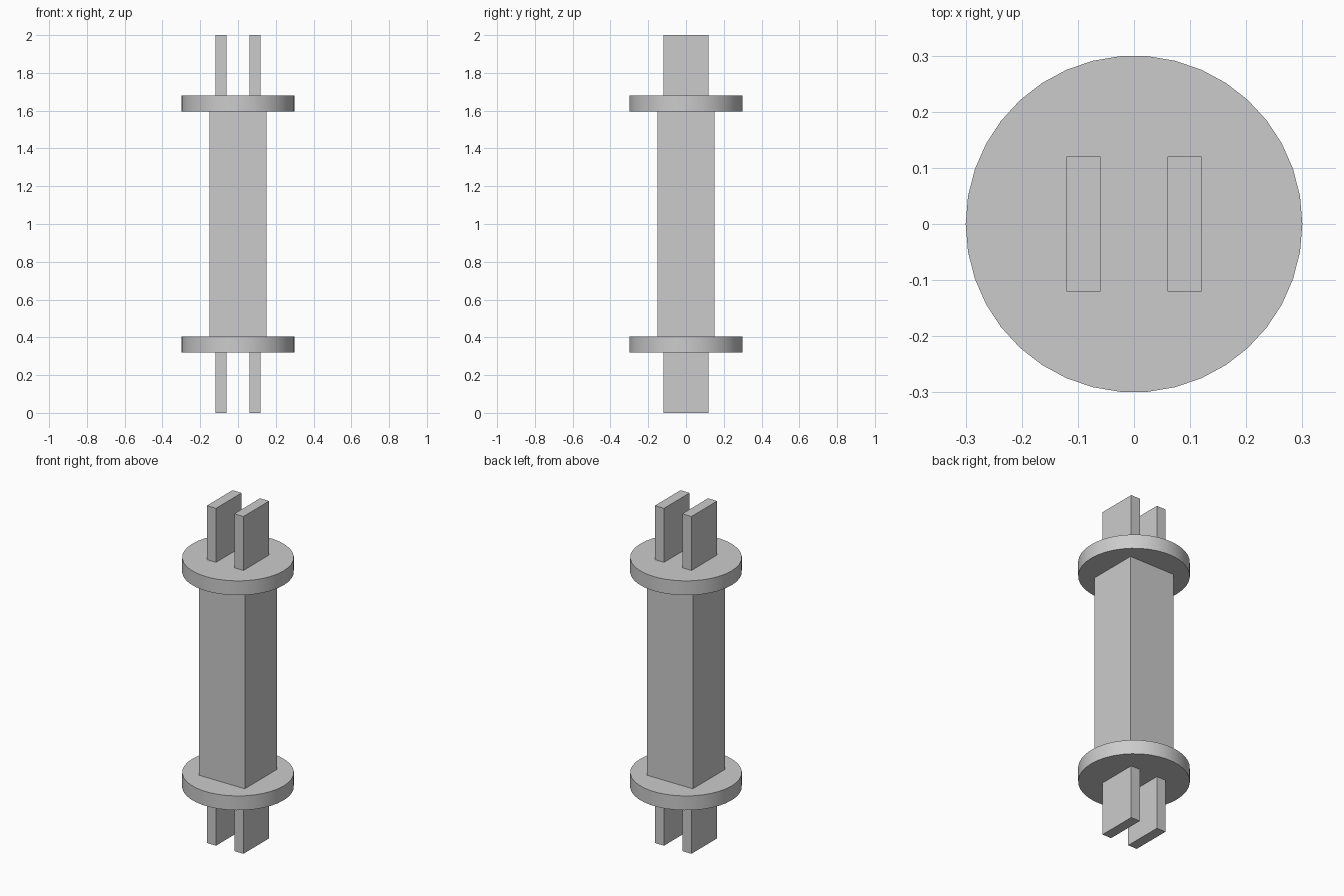
import bpy, math

if "Cube" in bpy.data.objects:
    bpy.data.objects.remove(bpy.data.objects["Cube"])

grey = bpy.data.materials.new("plain grey")
grey.diffuse_color = (0.6, 0.6, 0.6, 1)
grey.use_nodes = True
grey.node_tree.nodes["Principled BSDF"].inputs["Base Color"].default_value = grey.diffuse_color


def finish(name):
    ob = bpy.context.object
    ob.name = name
    ob.data.materials.append(grey)
    return ob


def box(name, size, centre):
    bpy.ops.mesh.primitive_cube_add(size=1, location=centre)
    ob = finish(name)
    ob.scale = size
    bpy.ops.object.transform_apply(location=False, rotation=False, scale=True)


def disc(name, z0, z1):
    # 38-sided flange with a corner on the x axis
    bpy.ops.mesh.primitive_cylinder_add(
        vertices=38, radius=0.3, depth=z1 - z0,
        location=(0, 0, (z0 + z1) / 2), rotation=(0, 0, math.pi / 2))
    finish(name)
    bpy.ops.object.transform_apply(location=False, rotation=True, scale=False)
    bpy.ops.object.shade_smooth_by_angle(angle=math.radians(30))


# Square central column
box("column", (0.3, 0.3, 1.19), (0, 0, 1))

# Round flanges at both ends of the column
disc("lower_flange", 0.32, 0.405)
disc("upper_flange", 1.595, 1.68)

# Paired flat prongs beyond each flange
for end, z in (("lower", 0.16), ("upper", 1.84)):
    for side, x in (("left", -0.09), ("right", 0.09)):
        box(f"{end}_{side}_prong", (0.06, 0.24, 0.32), (x, 0, z))
